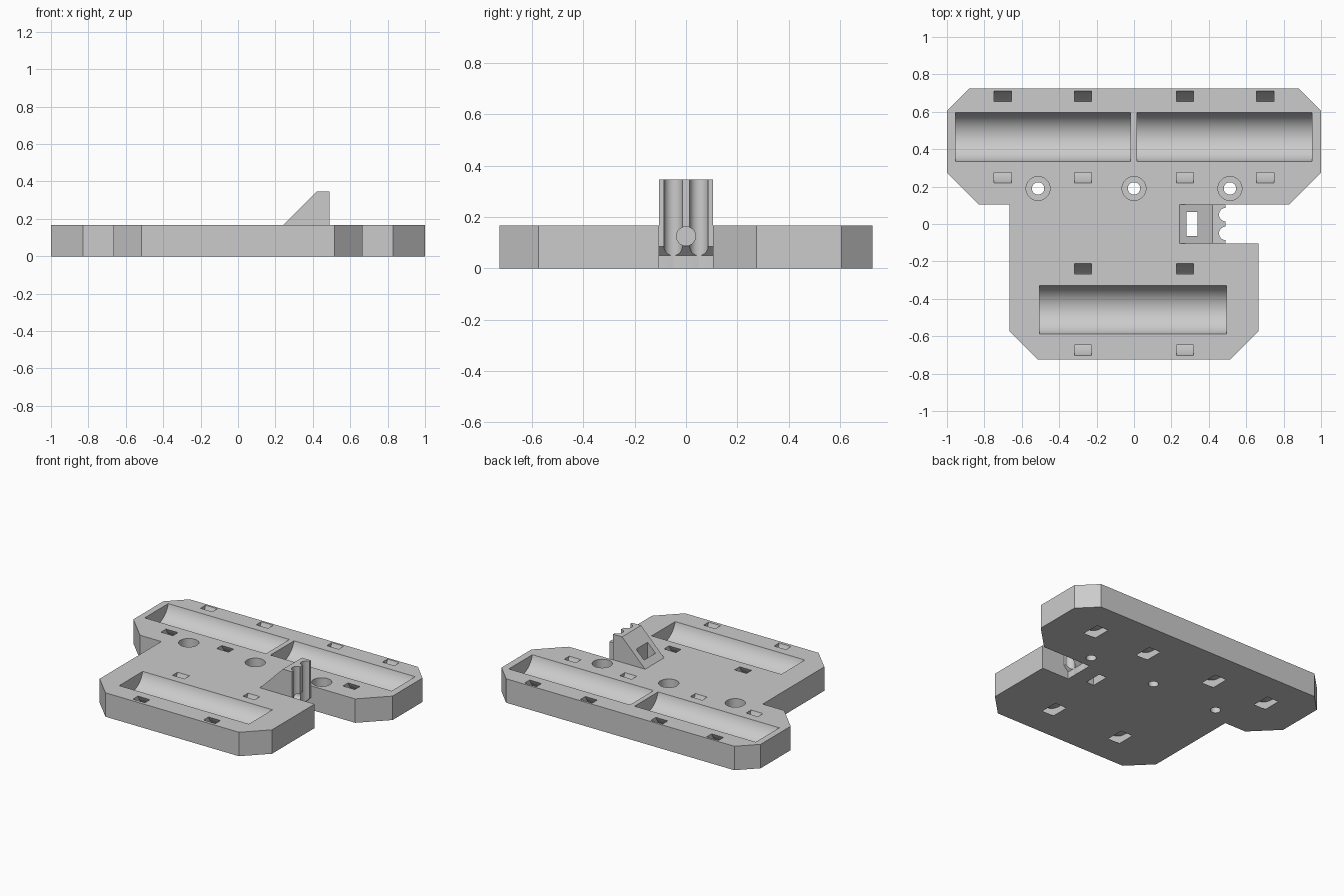
import bpy, bmesh, math
from mathutils import Matrix

cube = bpy.data.objects.get("Cube")
if cube:
    bpy.data.objects.remove(cube, do_unlink=True)

grey = bpy.data.materials.new("matte_grey")
grey.use_nodes = True
GREY = (0.6, 0.6, 0.6, 1)
grey.diffuse_color = GREY
grey.node_tree.nodes["Principled BSDF"].inputs["Base Color"].default_value = GREY


def finish(name, bm):
    bmesh.ops.recalc_face_normals(bm, faces=bm.faces)
    mesh = bpy.data.meshes.new(name)
    bm.to_mesh(mesh)
    bm.free()
    mesh.materials.append(grey)
    obj = bpy.data.objects.new(name, mesh)
    bpy.context.collection.objects.link(obj)
    return obj


def extrude(name, points, vec):
    bm = bmesh.new()
    face = bm.faces.new([bm.verts.new(p) for p in points])
    new = bmesh.ops.extrude_face_region(bm, geom=[face])["geom"]
    bmesh.ops.translate(bm, vec=vec, verts=[v for v in new if isinstance(v, bmesh.types.BMVert)])
    return finish(name, bm)


def box(name, x, y, z):
    pts = [(x[0], y[0], z[0]), (x[1], y[0], z[0]), (x[1], y[1], z[0]), (x[0], y[1], z[0])]
    return extrude(name, pts, (0, 0, z[1] - z[0]))


def rod(name, centre, radius, length, axis="Z", sides=48):
    bm = bmesh.new()
    rot = Matrix.Rotation(math.pi / 2, 4, "Y") if axis == "X" else Matrix()
    bmesh.ops.create_cone(bm, cap_ends=True, segments=sides, radius1=radius, radius2=radius,
                          depth=length, matrix=Matrix.Translation(centre) @ rot)
    return finish(name, bm)


def ring(name, centre, inner, outer, width, sides=72):
    # Square-section hoop around the x axis
    bm = bmesh.new()
    cx, cy, cz = centre
    section = [(-width / 2, inner), (width / 2, inner), (width / 2, outer), (-width / 2, outer)]
    loops = []
    for i in range(sides):
        a = math.tau * i / sides
        loops.append([bm.verts.new((cx + x, cy + r * math.sin(a), cz + r * math.cos(a)))
                      for x, r in section])
    for i in range(sides):
        a, b = loops[i], loops[(i + 1) % sides]
        for j in range(4):
            k = (j + 1) % 4
            bm.faces.new((a[j], a[k], b[k], b[j]))
    return finish(name, bm)


def combine(target, tool, operation="DIFFERENCE"):
    mod = target.modifiers.new("combine", "BOOLEAN")
    mod.operation = operation
    mod.solver = "EXACT"
    mod.object = tool
    graph = bpy.context.evaluated_depsgraph_get()
    mesh = bpy.data.meshes.new_from_object(target.evaluated_get(graph))
    target.modifiers.clear()
    target.data = mesh
    bpy.data.objects.remove(tool, do_unlink=True)


# Base plate with chamfered corners and a notch on its left side
TOP = 0.167
HALF = 0.105
outline = [(-0.88, 0.725), (0.88, 0.725), (1, 0.605), (1, 0.275), (0.83, HALF),
           (0.49, HALF), (0.49, -HALF), (0.665, -HALF), (0.665, -0.575), (0.515, -0.725),
           (-0.515, -0.725), (-0.665, -0.575), (-0.665, HALF), (-0.83, HALF),
           (-1, 0.275), (-1, 0.605)]
plate = extrude("base_plate", [(x, y, 0) for x, y in outline], (0, 0, TOP))

# Wedge-shaped clamp block
wedge = [(0.19, 0.115), (0.42, 0.345), (0.4899, 0.345), (0.4899, 0.115)]
combine(plate, extrude("clamp_block", [(x, -HALF + 0.0005, z) for x, z in wedge],
                       (0, 2 * HALF - 0.001, 0)), "UNION")

# Undercut below the clamp face
under = [(0.455, -0.05), (0.455, 0.05), (0.52, 0.115), (0.52, -0.05)]
combine(plate, extrude("undercut", [(x, -HALF, z) for x, z in under], (0, 2 * HALF, 0)))

# Rod grooves, nut slot and screw hole in the clamp
for y in (-0.05, 0.05):
    combine(plate, rod("groove", (0.4905, y, 0.2), 0.036, 0.6))
combine(plate, box("nut_slot", (0.28, 0.34), (-0.063, 0.063), (-0.1, 0.5)))
combine(plate, rod("screw_hole", (0.42, 0, 0.125), 0.037, 0.2, "X"))

# Counterbored mounting holes
for x in (-0.513, 0, 0.513):
    combine(plate, rod("counterbore", (x, 0.19, 0.26), 0.064, 0.4))
    combine(plate, rod("mounting_hole", (x, 0.19, 0), 0.033, 0.4))

# Battery troughs
AXIS = 0.2
for x, y, length in ((-0.487, 0.465, 0.935), (0.483, 0.465, 0.935), (-0.005, -0.458, 1.0)):
    combine(plate, rod("battery_trough", (x, y, AXIS), 0.134, length, "X", 96))

# Curved strap tunnels passing under the troughs
for y, spots in ((0.465, (-0.702, -0.272, 0.272, 0.702)), (-0.458, (-0.272, 0.272))):
    for x in spots:
        combine(plate, ring("strap_tunnel", (x, y, 0.252), 0.208, 0.26, 0.092))

# Smooth the curved walls, keep the edges sharp
bpy.ops.object.select_all(action="DESELECT")
plate.select_set(True)
bpy.context.view_layer.objects.active = plate
bpy.ops.object.shade_smooth_by_angle(angle=math.radians(30))
